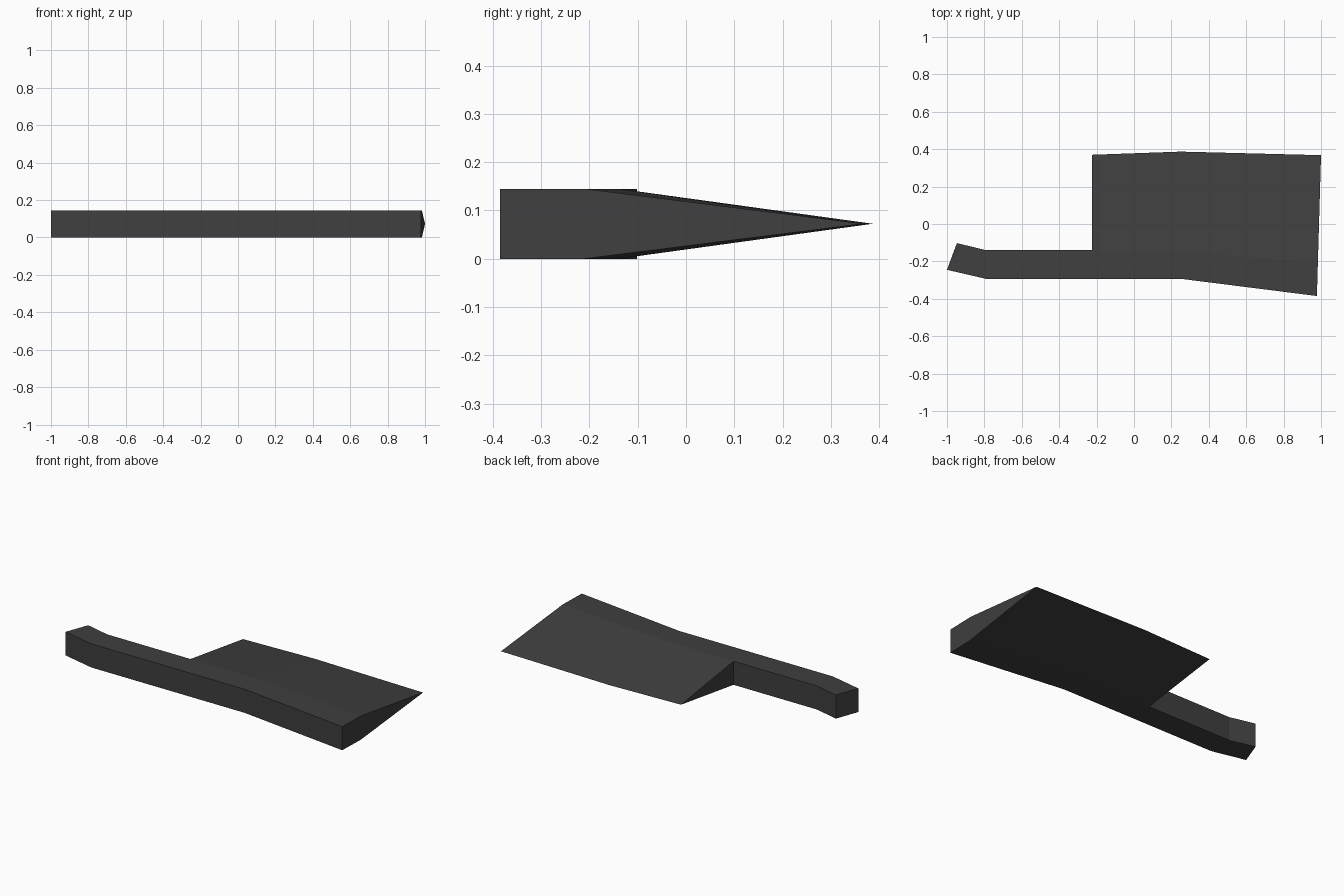
import bpy
import bmesh

cube = bpy.data.objects.get("Cube")
if cube:
    bpy.data.objects.remove(cube, do_unlink=True)

THICK = 0.145

steel = bpy.data.materials.new("dark_steel")
steel.use_nodes = True
colour = (0.05, 0.05, 0.05, 1)
steel.diffuse_color = colour
steel.node_tree.nodes["Principled BSDF"].inputs["Base Color"].default_value = colour


def ring(bm, spine, shoulder, edge=None):
    """Cross-section: flat spine and shoulder, with an optional sharp edge."""
    points = [(*spine, 0), (*spine, THICK), (*shoulder, THICK)]
    if edge:
        points.append((*edge, THICK / 2))
    points.append((*shoulder, 0))
    return [bm.verts.new(p) for p in points]


def loft(name, sections, start_cap, end_cap):
    """Join cross-sections into a flat-faced part; caps list ring indices."""
    bm = bmesh.new()
    rings = [ring(bm, *s) for s in sections]
    for a, b in zip(rings, rings[1:]):
        n = len(a)
        for i in range(n):
            j = (i + 1) % n
            bm.faces.new((a[i], a[j], b[j], b[i]))
    for r, cap in ((rings[0], start_cap), (rings[-1], end_cap)):
        if cap:
            bm.faces.new([r[i] for i in cap])
    bmesh.ops.recalc_face_normals(bm, faces=bm.faces[:])
    mesh = bpy.data.meshes.new(name)
    bm.to_mesh(mesh)
    bm.free()
    mesh.materials.append(steel)
    obj = bpy.data.objects.new(name, mesh)
    bpy.context.collection.objects.link(obj)
    return obj


# Handle with bent butt, open where it runs into the blade
loft("handle", [
    ((-1.0, -0.245), (-0.947, -0.102)),
    ((-0.792, -0.293), (-0.792, -0.14)),
    ((-0.225, -0.293), (-0.225, -0.14)),
], (0, 1, 2, 3), None)

# Blade: thick spine tapering to the cutting edge; the heel cap is a triangle
loft("blade", [
    ((-0.225, -0.293), (-0.225, -0.14), (-0.225, 0.37)),
    ((0.25, -0.293), (0.25, -0.14), (0.25, 0.387)),
    ((0.978, -0.385), (0.983, -0.21), (1.0, 0.368)),
], (2, 3, 4), (0, 1, 2, 3, 4))
